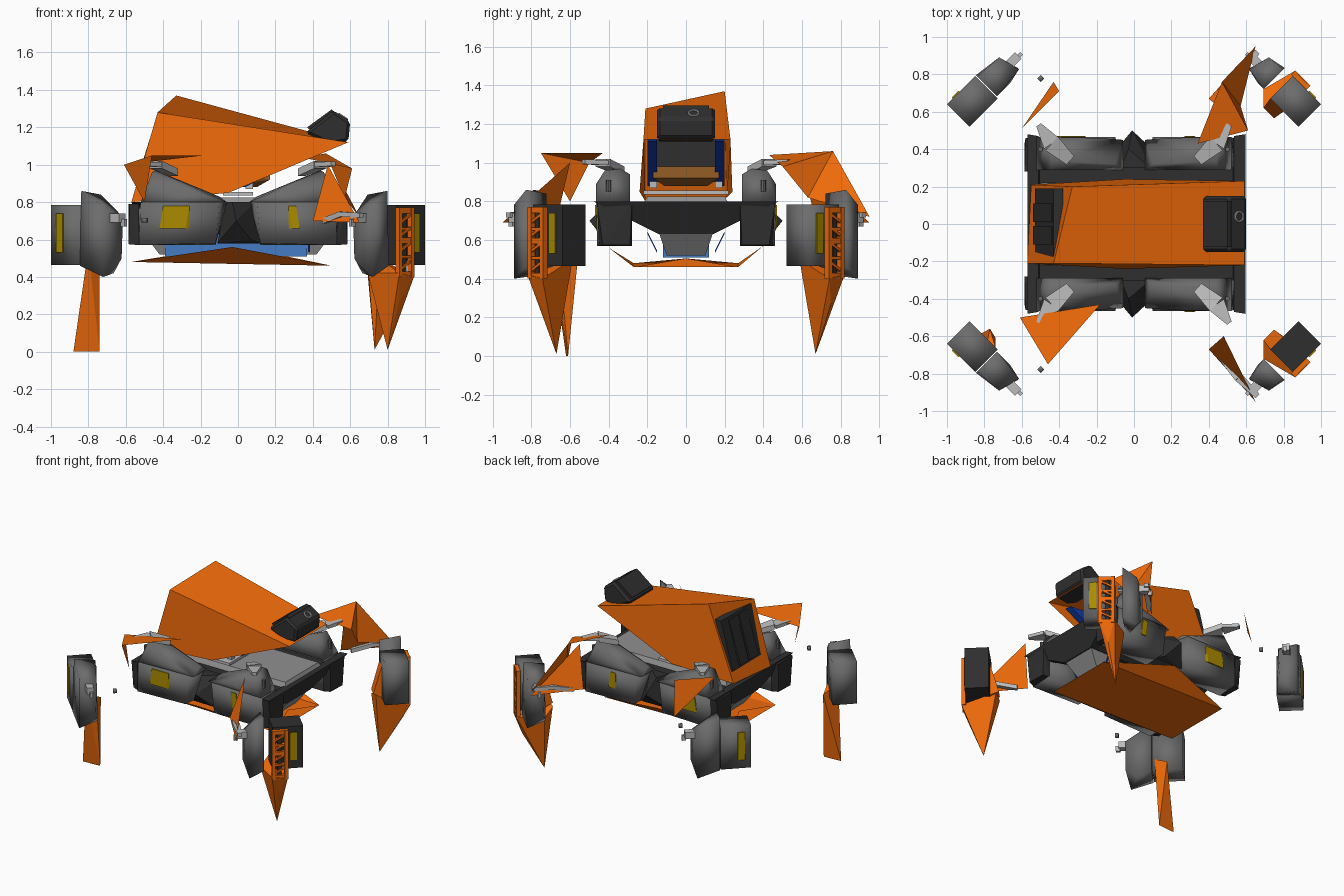
import bpy, bmesh
from math import sqrt, radians
from mathutils import Vector

if "Cube" in bpy.data.objects:
    bpy.data.objects.remove(bpy.data.objects["Cube"])

COL = {"orange": (0.86, 0.145, 0.003, 1), "dark": (0.028, 0.028, 0.028, 1), "blue": (0.005, 0.05, 0.45, 1),
       "sky": (0.06, 0.2, 0.55, 1), "yellow": (0.4, 0.26, 0.0, 1), "brown": (0.3, 0.11, 0.02, 1),
       "light": (0.5, 0.5, 0.5, 1), "grey": (0.15, 0.15, 0.15, 1), "mid": (0.28, 0.28, 0.28, 1)}
MATS = {}


def finish(name, bm, col, bevel=0):
    if col == "grey":
        for f in bm.faces:
            f.smooth = True
    me = bpy.data.meshes.new(name)
    bm.to_mesh(me)
    bm.free()
    ob = bpy.data.objects.new(name, me)
    bpy.context.collection.objects.link(ob)
    if col not in MATS:
        MATS[col] = bpy.data.materials.new(col)
        MATS[col].diffuse_color = COL[col]
    me.materials.append(MATS[col])
    if bevel:
        m = ob.modifiers.new("bevel", 'BEVEL')
        m.width, m.segments, m.limit_method, m.angle_limit = bevel, 1, 'ANGLE', radians(40)
    return ob


def solid(name, pts, col="grey", bevel=0):
    """Convex block around a few corner points."""
    bm = bmesh.new()
    vs = [bm.verts.new(p) for p in pts]
    bmesh.ops.convex_hull(bm, input=vs)
    bmesh.ops.delete(bm, geom=[v for v in bm.verts if not v.link_faces], context='VERTS')
    bmesh.ops.dissolve_limit(bm, angle_limit=0.01, verts=bm.verts[:], edges=bm.edges[:])
    bmesh.ops.recalc_face_normals(bm, faces=bm.faces[:])
    return finish(name, bm, col, bevel)


def sheet(name, pts, faces, up, col="orange"):
    """Thin open panel whose faces look towards the direction up."""
    bm = bmesh.new()
    vs = [bm.verts.new(p) for p in pts]
    for f in faces:
        bm.faces.new([vs[i] for i in f])
    bm.normal_update()
    for f in bm.faces[:]:
        if up and f.normal.dot(Vector(up)) < 0:
            f.normal_flip()
    if not up:
        bmesh.ops.recalc_face_normals(bm, faces=bm.faces[:])
    return finish(name, bm, col)


def corners(a, b):
    return [(x, y, z) for x in (a[0], b[0]) for y in (a[1], b[1]) for z in (a[2], b[2])]


def bar(name, a, b, w0, w1, h, col="light"):
    """Flat tapered link from a to b."""
    a, b = Vector(a), Vector(b)
    d = b - a
    s = Vector((-d.y, d.x, 0)).normalized()
    pts = [p + s * k * w + Vector((0, 0, j * h)) for p, w in ((a, w0), (b, w1)) for k in (-.5, .5) for j in (-.5, .5)]
    return solid(name, pts, col)


# orange canopy, open underneath
sheet("canopy", [(-.57, -.21, .80), (-.43, -.21, 1.28), (.59, -.22, 1.12), (-.05, -.24, .85),
                 (-.55, .21, .82), (-.33, .20, 1.37), (.59, .23, 1.12), (-.05, .24, .85)],
      [(0, 1, 2, 3), (4, 5, 6, 7), (1, 2, 6, 5), (0, 1, 5, 4)], None)
# rear panel on the canopy
solid("rear_panel", [(x + d, y, z) for x, z in ((-.43, 1.26), (-.53, .90)) for d in (0, .05) for y in (-.19, .19)], "dark")
for y in (-.06, .06):
    solid("rear_panel_rib", [(x + d, y + e, z) for x, z in ((-.44, 1.24), (-.54, .92))
                             for d in (0, .02) for e in (-.05, .05)], "dark")
# interior seen through the open front
for s in (-1, 1):
    solid("inner_wall", [(x, s * y, z) for y in (.15, .2) for x, z in ((-.38, .88), (-.38, 1.15), (.45, 1.11), (.04, .88))],
          "blue")
solid("inner_core", corners((-.38, -.15, .92), (.13, .16, 1.13)), "dark")
solid("inner_tray", [(x, s * y, z) for s in (-1, 1) for x, y, z in
                     ((-.1, .17, .99), (.17, .17, .98), (.17, .17, .92), (.1, .11, .88), (-.1, .11, .88))], "brown")
solid("sill", corners((-.08, -.22, .835), (.08, .22, .855)), "light")
for s in (-1, 1):
    solid("sill_clip", corners((.04, s * .15, .87), (.08, s * .19, .91)), "light")

# camera head
prof = ((.36, 1.17), (.51, 1.29), (.60, 1.23), (.59, 1.125), (.49, 1.11))
solid("head", [(x, s * .15, z) for x, z in prof for s in (-1, 1)], "dark", .015)
solid("head_cap", [(x, s * .12, z) for x, z in ((.37, 1.2), (.5, 1.295), (.52, 1.28), (.4, 1.17)) for s in (-1, 1)], "dark")
bpy.ops.mesh.primitive_torus_add(major_radius=.026, minor_radius=.005, major_segments=20, minor_segments=6,
                                 location=(.562, .04, 1.258), rotation=(0, radians(34), 0))
bpy.context.object.name = "lens_ring"

# chassis tub with wide end walls, deck and nose
solid("chassis_tub", [(x, s * y, z) for s in (-1, 1) for x, y, z in
                      ((.56, .33, .79), (-.54, .33, .79), (.50, .14, .63), (-.48, .14, .63))], "dark")
for e in (-1, 1):
    k = e * (.595 if e > 0 else .57)
    solid("end_wall", [(x, s * y, z) for s in (-1, 1) for x, y, z in
                       ((k, .48, .80), (k - e * .06, .47, .80), (e * .51, .14, .63), (e * .45, .14, .63))], "dark")
    solid("nose_plate", [(e * x, s * y, z) for s in (-1, 1) for x, y, z in
                         ((.51, .14, .64), (.42, .10, .52), (.3, .14, .64), (.3, .10, .52))], "mid")
solid("deck", [(x, s * y, z) for s in (-1, 1) for x, y, z in
               ((-.5, .22, .79), (.56, .22, .79), (-.48, .2, .825), (.54, .2, .825))], "mid")
solid("battery", corners((-.39, -.12, .51), (.37, .12, .66)), "sky")
for s in (-1, 1):
    bar("hose", (.38, s * .2, .64), (.38, s * .15, .54), .012, .012, .012, "blue")
    solid("side_fin", [(-.07, s * .3, .80), (.09, s * .3, .80), (-.03, s * .40, .80), (-.01, s * .50, .70),
                       (.07, s * .42, .60), (-.11, s * .38, .58), (.12, s * .38, .58)], "dark")
# orange belly dish
sheet("belly_dish", [(-.57, -.27, .48), (.5, -.27, .46), (.5, .27, .46), (-.57, .27, .48), (-.03, -.40, .56),
                     (-.03, .40, .57), (.42, 0, .505), (-.45, 0, .505)],
      [(0, 1, 2, 3), (0, 1, 4), (2, 3, 5), (1, 2, 6), (0, 3, 7)], (0, 0, 1))

# hip pods with shoulder links
for sx in (-1, 1):
    for sy in (-1, 1):
        def m(pts):
            return [(sx * x, sy * y, z) for x, y, z in pts]
        solid("hip_pod", m([(.12, .28, .57), (.12, .46, .58), (.54, .28, .57), (.53, .46, .57),
                            (.06, .30, .80), (.10, .465, .80), (.54, .30, .80), (.52, .465, .80)]))
        solid("pod_end", m([(.53, .28, .57), (.53, .45, .57), (.58, .29, .575), (.585, .43, .575),
                            (.53, .28, .79), (.53, .46, .79), (.585, .28, .79), (.58, .46, .79)]), "dark")
        solid("hip_cowl", m([(.06, .29, .80), (.06, .45, .80), (.52, .29, .80), (.52, .465, .80), (.10, .32, .83),
                             (.45, .29, .94), (.44, .34, .97), (.46, .42, .96), (.45, .465, .89), (.2, .46, .84)]))
        patch = (.26, .40) if sx < 0 else (.27, .31)
        solid("hip_patch", m([(x + d, .470, z) for x in patch for d, z in ((0, .78), (.02, .66))]
                             + [(x, .46, z) for x in patch for z in (.66, .78)]), "yellow")
        a, k, b = m([(.34, .34, .96), (.44, .43, 1.0), (.51, .53, 1.005)])
        bar("shoulder_link", a, k, .06, .10, .04)
        bar("shoulder_tip", k, b, .10, .03, .025)
        bpy.ops.mesh.primitive_cylinder_add(vertices=8, radius=.013, depth=.06, location=(sx * .5, sy * .4, .88))
        bpy.context.object.name = "pod_bolt"
        bpy.context.object.data.materials.append(MATS["grey"])

# knees: t runs across the leg, r runs outward from the body
for sx in (-1, 1):
    for sy in (-1, 1):
        def leg(pts):
            return [(sx * (r + t) / sqrt(2), sy * (r - t) / sqrt(2), z) for t, r, z in pts]
        inner = 0.035 if sx < 0 else -0.02
        solid("knee_motor", leg(corners((.04, .99, .465), (.255, 1.16, .785))),
              "dark" if sx * sy < 0 and sx > 0 else "grey")
        solid("knee_housing", leg([(inner, 1.0, .47), (inner, 1.16, .46), (inner, 1.0, .84), (inner, 1.15, .86),
                                   (-.15, 1.03, .50), (-.12, 1.14, .40), (-.15, 1.02, .72), (-.12, 1.14, .78),
                                   (-.06, 1.0, .42)]))
        solid("knee_patch", leg(corners((.16, 1.155, .53), (.21, 1.167, .74))), "yellow")
        solid("knee_lug", leg(corners((-.20, 1.05, .69), (-.12, 1.1, .74))), "light")
        solid("lug_pin", leg(corners((-.22, 1.06, .67), (-.19, 1.08, .71))), "light")
        if sx < 0:
            solid("loose_clip", leg(corners((-.21, .89, .69), (-.185, .915, .715))), "grey")
            continue
        # right-hand legs: link rod, yoke lattice and blade foot
        bar("link_rod", (.46, sy * .71, .70), (.56, sy * .82, .735), .025, .05, .03)
        bar("link_rod_end", (.56, sy * .82, .735), (.66, sy * .92, .73), .05, .03, .025)
        for t in (.03, .12):
            solid("yoke_rail", leg(corners((t, 1.16, .40), (t + .025, 1.19, .77))), "orange")
        solid("yoke_back", leg(corners((.07, 1.16, .42), (.10, 1.175, .75))), "dark")
        for z, w in ((.40, .03), (.50, .015), (.58, .03), (.65, .015), (.74, .03)):
            solid("yoke_rung", leg(corners((.03, 1.16, z), (.145, 1.187, z + w))), "orange")
        for z in (.43, .53, .61, .68):
            solid("yoke_brace", leg([(.04, r, z + d) for r in (1.165, 1.185) for d in (0, .015)]
                                    + [(.13, r, z + .05 + d) for r in (1.165, 1.185) for d in (0, .015)]), "orange")
        solid("yoke_inner", leg([(.04, .99, .47), (.14, .99, .47), (.05, .93, .5), (.13, .93, .5),
                                 (.04, 1.0, .75), (.14, 1.0, .75)]), "orange")
        tip = (.80, sy * .67, .01) if sy < 0 else (.73, sy * .67, .01)
        solid("blade_foot", leg([(.05, .93, .47), (.12, .95, .50), (.03, 1.19, .42), (.14, 1.19, .40),
                                 (.08, 1.14, .27), (-.02, 1.0, .42)]) + [tip], "orange")

# thigh shells: broken panels over the legs
for s in (-1, 1):
    sheet("thigh_shell_right", [(.40, s * .67, .70), (.48, s * .60, 1.0), (.65, s * .95, .69)], [(0, 1, 2)], (-1, -s, 0))
sheet("thigh_shell_rear_right", [(.34, .43, 1.04), (.47, .76, 1.06), (.61, .50, .98), (.65, .95, .72), (.57, .63, .82)],
      [(0, 1, 2), (1, 3, 4), (1, 4, 2)], (.5, 0, 1))
sheet("thigh_shell_front_left", [(-.61, -.50, 1.0), (-.18, -.43, 1.05), (-.46, -.75, 1.05), (-.50, -.60, .80)],
      [(0, 1, 2), (0, 2, 3)], (-.5, -.5, 1))
sheet("thigh_shell_rear_left", [(-.60, .51, 1.0), (-.40, .71, 1.0), (-.43, .76, .74)], [(0, 1, 2)], (-1, 1, .3))
# front left foot blade
solid("blade_foot_left", [(-.88, -.62, 0), (-.74, -.61, 0), (-.74, -.66, .55), (-.80, -.70, .55), (-.77, -.56, .50)], "orange")

for m in bpy.data.materials:
    if m.users and not m.is_grease_pencil:
        m.use_nodes = True
        m.node_tree.nodes["Principled BSDF"].inputs["Base Color"].default_value = m.diffuse_color
